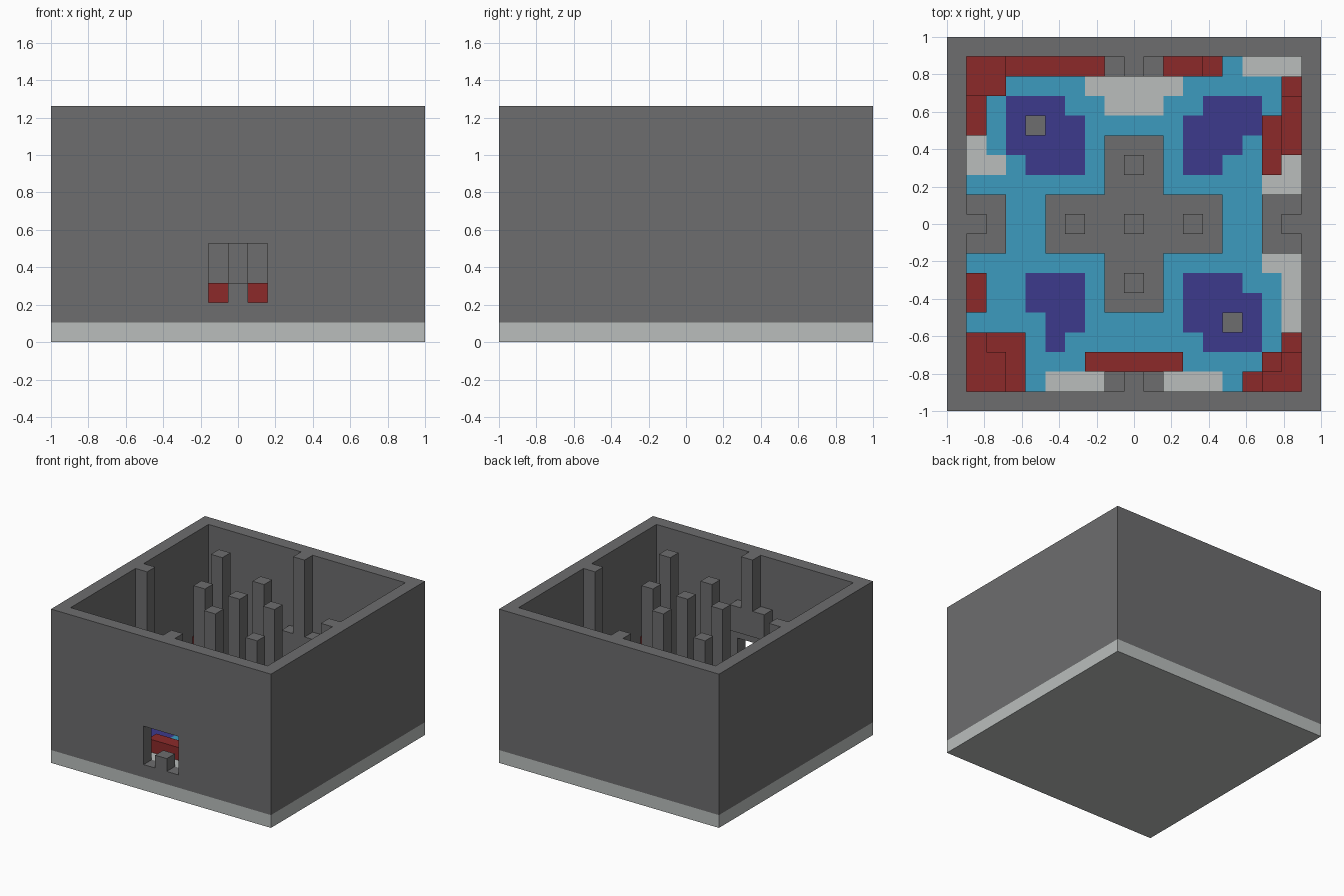
import bpy, bmesh

CELLS = 19
S = 2 / CELLS          # size of one block
TOP = 12               # wall height in blocks
FLOOR = 2              # floor level in blocks

cube = bpy.data.objects.get("Cube")
if cube:
    bpy.data.objects.remove(cube, do_unlink=True)


def material(name, r, g, b):
    m = bpy.data.materials.new(name)
    m.use_nodes = True
    m.diffuse_color = (r, g, b, 1)
    m.node_tree.nodes["Principled BSDF"].inputs["Base Color"].default_value = (r, g, b, 1)
    return m


stone = material("dark stone", .153, .153, .156)
pale = material("pale stone", .49, .515, .505)
water = material("shallow water", .045, .33, .52)
deep = material("deep water", .045, .042, .262)
red = material("red brick", .262, .023, .023)


def add_object(name, bm, *mats):
    mesh = bpy.data.meshes.new(name)
    bm.to_mesh(mesh)
    bm.free()
    for m in mats:
        mesh.materials.append(m)
    ob = bpy.data.objects.new(name, mesh)
    bpy.context.collection.objects.link(ob)
    return ob


def box(name, mat, x0, x1, y0, y1, z0, z1):
    """Box given by block ranges along each axis."""
    bm = bmesh.new()
    bmesh.ops.create_cube(bm, size=1)
    for v in bm.verts:
        v.co.x = (x1 if v.co.x > 0 else x0) * S - 1
        v.co.y = (y1 if v.co.y > 0 else y0) * S - 1
        v.co.z = (z1 if v.co.z > 0 else z0) * S
    return add_object(name, bm, mat)


def cut(target, cutter):
    mod = target.modifiers.new("cut", "BOOLEAN")
    mod.operation = "DIFFERENCE"
    mod.solver = "EXACT"
    mod.object = cutter
    cutter.hide_render = True
    cutter.hide_viewport = True
    cutter.display_type = "WIRE"


# Base slab and the open-topped walls with a doorway
box("base_slab", pale, 0, CELLS, 0, CELLS, 0, 1)
walls = box("walls", stone, 0, CELLS, 0, CELLS, 1, TOP)
cut(walls, box("room_cutter", stone, 1, 18, 1, 18, 0, 14))
cut(walls, box("door_cutter", stone, 8, 11, -1, 2, FLOOR, 5))
bpy.context.view_layer.update()
evaluated = walls.evaluated_get(bpy.context.evaluated_depsgraph_get())
walls_mesh = bpy.data.meshes.new_from_object(evaluated)
walls.modifiers.clear()
walls.data = walls_mesh
for name in ("room_cutter", "door_cutter"):
    bpy.data.objects.remove(bpy.data.objects[name], do_unlink=True)
box("door_post", stone, 9, 10, 0, 1, FLOOR, 3)

# Floor: block rectangles (x0, x1, y0, y1) of paving and deep water
paving = [(15, 18, 17, 18), (7, 12, 16, 17), (8, 11, 15, 16), (1, 2, 13, 14),
          (1, 3, 12, 13), (17, 18, 12, 13), (16, 18, 11, 12), (16, 18, 7, 8),
          (17, 18, 4, 7), (5, 14, 1, 2)]
pools = [(3, 6, 15, 16), (3, 7, 13, 15), (4, 7, 12, 13),
         (13, 16, 15, 16), (12, 16, 14, 15), (12, 15, 13, 14), (12, 14, 12, 13),
         (4, 7, 5, 7), (5, 7, 4, 5), (5, 6, 3, 4),
         (12, 15, 6, 7), (12, 16, 4, 6), (13, 16, 3, 4)]


def inside(p, rects):
    i, j = (p.x + 1) / S, (p.y + 1) / S
    return any(a < i < b and c < j < d for a, b, c, d in rects)


bm = bmesh.new()
bmesh.ops.create_grid(bm, x_segments=17, y_segments=17, size=17 * S / 2)
for v in bm.verts:
    v.co.z = FLOOR * S
for f in bm.faces:
    centre = f.calc_center_median()
    f.material_index = 1 if inside(centre, paving) else 2 if inside(centre, pools) else 0
add_object("floor", bm, water, pale, deep)

# Central cross platform, made from one bar and two arms
box("platform_bar", stone, 8, 11, 5, 14, FLOOR, 3)
for side, x in (("right", 5), ("left", 11)):
    box(f"platform_arm_{side}", stone, x, x + 3, 8, 11, FLOOR, 3)

# Free-standing pillars
for k, (x, y) in enumerate([(9, 9), (9, 6), (9, 12), (6, 9), (12, 9)]):
    box(f"platform_pillar_{k}", stone, x, x + 1, y, y + 1, 3, TOP)
for side, x, y in (("back", 4, 14), ("front", 14, 4)):
    box(f"pool_pillar_{side}", stone, x, x + 1, y, y + 1, FLOOR, TOP)

# Side ledges with wall pilasters
for side, x, px in (("right", 1, 1), ("left", 16, 17)):
    box(f"ledge_{side}", stone, x, x + 2, 8, 11, FLOOR, 3)
    box(f"pilaster_{side}", stone, px, px + 1, 9, 10, 3, TOP)

# Back pilaster with low flanks, front pilaster on a bracket above the door
box("pilaster_back", stone, 9, 10, 17, 18, FLOOR, TOP)
for side, x in (("right", 8), ("left", 10)):
    box(f"back_flank_{side}", stone, x, x + 1, 17, 18, FLOOR, 6)
box("door_bracket", stone, 8, 11, 1, 2, 6, 8)
box("pilaster_front", stone, 9, 10, 1, 2, 8, TOP)

# Red brick rubble: low pieces one block high, tall pieces two
low = [(7, 12, 2, 3), (3, 4, 1, 4), (2, 3, 3, 4), (1, 2, 5, 7),
       (15, 16, 1, 2), (16, 17, 2, 3), (17, 18, 3, 4), (3, 8, 17, 18),
       (1, 2, 14, 16), (13, 14, 17, 18), (17, 18, 16, 17), (16, 17, 12, 15)]
tall = [(1, 3, 1, 3), (1, 2, 3, 4), (16, 18, 1, 2), (17, 18, 2, 3),
        (1, 3, 16, 18), (11, 13, 17, 18), (17, 18, 13, 16)]
for label, rects, height in (("low", low, 1), ("tall", tall, 2)):
    for k, r in enumerate(rects):
        box(f"{label}_bricks_{k}", red, *r, FLOOR, FLOOR + height)
